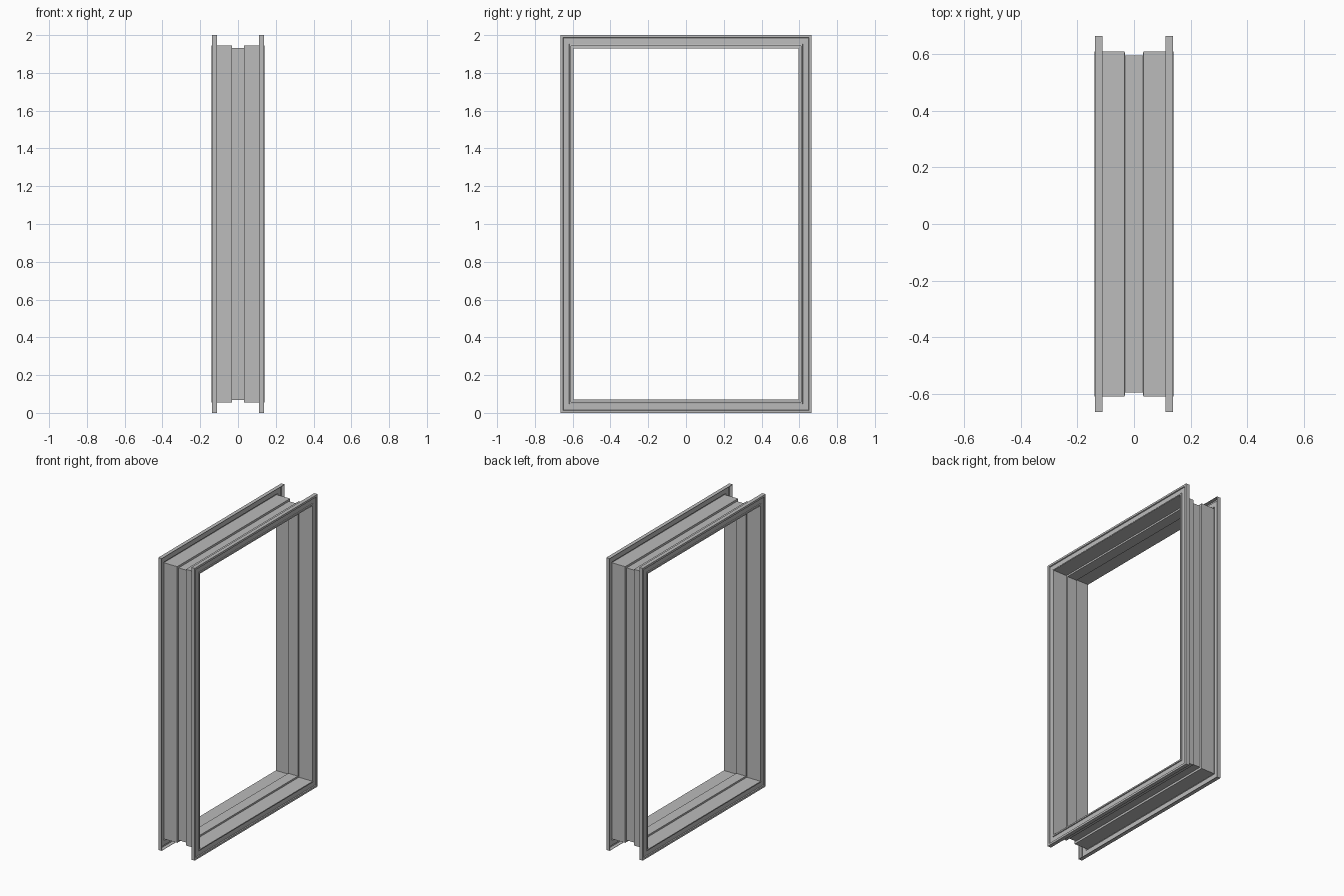
import bpy
import bmesh

# Remove the default cube
cube = bpy.data.objects.get("Cube")
if cube:
    bpy.data.objects.remove(cube, do_unlink=True)

# Single metal colour
metal = bpy.data.materials.new("grey_metal")
metal.use_nodes = True
GREY = (0.5, 0.5, 0.5, 1)
metal.diffuse_color = GREY
metal.node_tree.nodes["Principled BSDF"].inputs["Base Color"].default_value = GREY

HALF_Y, HEIGHT = 0.664, 1.998
FACE, LIP = 0.137, 0.112          # outer face and end of the returned lip
STOP = 0.034                      # half width of the central stop
RABBET_IN, STOP_IN = 0.055, 0.068  # inset from the outer edge

# Half of the folded sheet profile as (x, inset): lip, grooved face, rabbet, stop
half = [
    (LIP, 0), (FACE, 0),
    (FACE, 0.012), (FACE - 0.006, 0.014),
    (FACE - 0.006, 0.046), (FACE, 0.048),
    (FACE, RABBET_IN), (STOP, RABBET_IN), (STOP, STOP_IN),
]
profile = half + [(-x, inset) for x, inset in reversed(half)]


def mitred_sheet(name, points):
    """Sweep a profile round a rectangle with mitred corners."""
    bm = bmesh.new()
    loops = []
    for x, inset in points:
        y, low, high = HALF_Y - inset, 0.001 + inset, 0.001 + HEIGHT - inset
        corners = [(-y, low), (y, low), (y, high), (-y, high)]
        loops.append([bm.verts.new((x, cy, cz)) for cy, cz in corners])
    for a, b in zip(loops, loops[1:]):
        for i in range(4):
            j = (i + 1) % 4
            bm.faces.new((a[i], a[j], b[j], b[i]))
    bmesh.ops.recalc_face_normals(bm, faces=bm.faces)
    mesh = bpy.data.meshes.new(name)
    bm.to_mesh(mesh)
    bm.free()
    mesh.materials.append(metal)
    obj = bpy.data.objects.new(name, mesh)
    bpy.context.collection.objects.link(obj)
    return obj


# Thin folded door frame
frame = mitred_sheet("door_frame", profile)
sheet = frame.modifiers.new("sheet_thickness", "SOLIDIFY")
sheet.thickness = 0.002
sheet.offset = 0
sheet.use_even_offset = True
